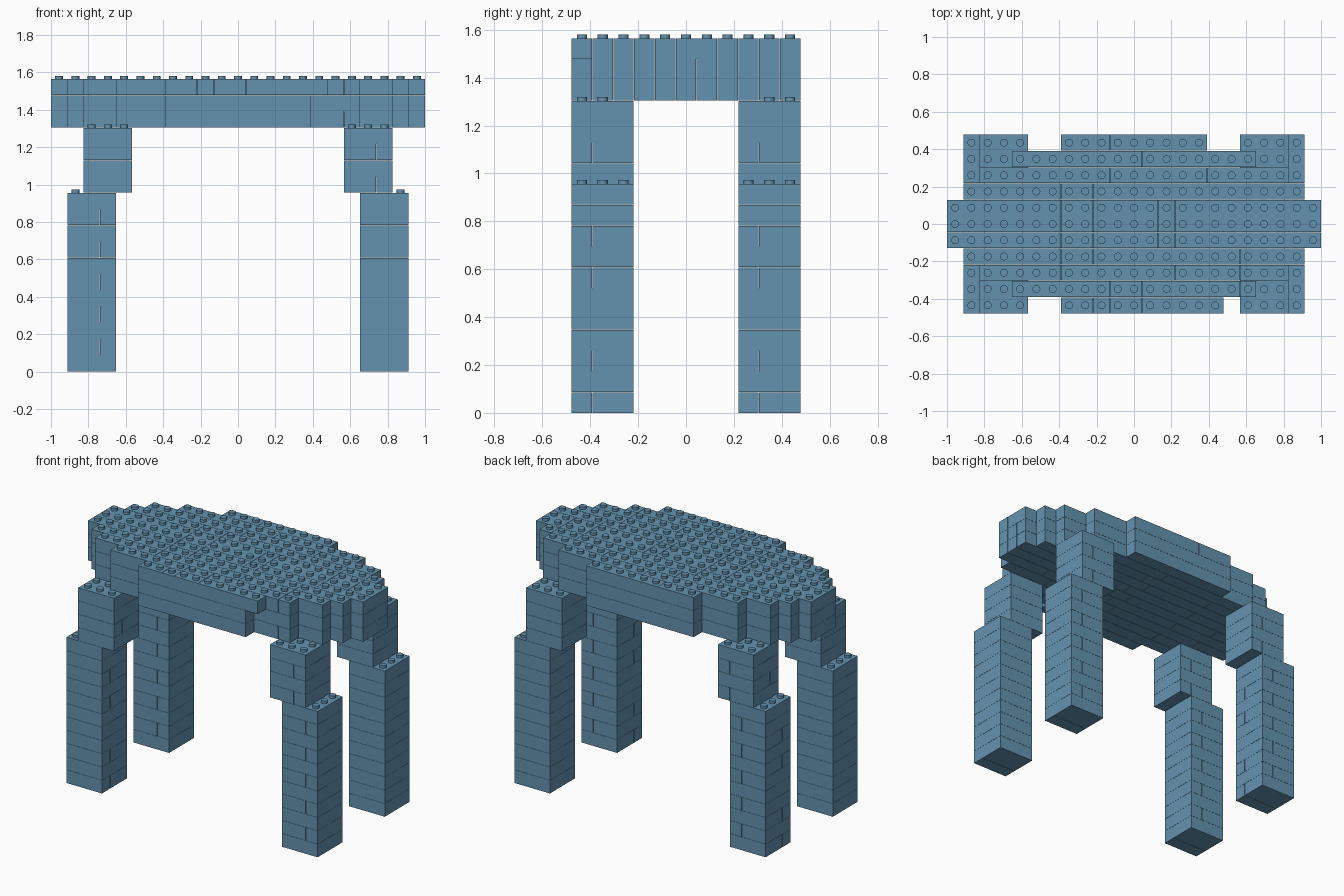
import bpy, bmesh, math
from mathutils import Matrix, Vector

if "Cube" in bpy.data.objects:
    bpy.data.objects.remove(bpy.data.objects["Cube"])

P = 2 / 23            # stud pitch, also the brick height
X0, Y0 = -1.0, -5.5 * P
GAP = 0.001

blue = bpy.data.materials.new("sand blue")
blue.diffuse_color = (0.127, 0.291, 0.430, 1)
blue.use_nodes = True
blue.node_tree.nodes["Principled BSDF"].inputs["Base Color"].default_value = blue.diffuse_color


def add_brick(bm, c, r, w, d, layer, h=1):
    """Brick covering columns c..c+w and rows r..r+d with a hairline joint."""
    lo = Vector((X0 + c * P, Y0 + r * P, layer * P))
    size = Vector((w, d, h)) * P
    scale = size - Vector((2 * GAP, 2 * GAP, GAP))
    mid = lo + size / 2 - Vector((0, 0, GAP / 2))
    bmesh.ops.create_cube(bm, size=1, matrix=Matrix.Translation(mid) @ Matrix.Diagonal((*scale, 1)))


def add_stud(bm, c, r, layer):
    pos = Vector((X0 + (c + .5) * P, Y0 + (r + .5) * P, layer * P + 0.007))
    bmesh.ops.create_cone(bm, cap_ends=True, segments=16, radius1=0.021, radius2=0.021,
                          depth=0.018, matrix=Matrix.Translation(pos))


def finish(bm, name, smooth=False):
    me = bpy.data.meshes.new(name)
    bm.to_mesh(me)
    bm.free()
    me.materials.append(blue)
    ob = bpy.data.objects.new(name, me)
    bpy.context.collection.objects.link(ob)
    if smooth:
        bpy.context.view_layer.objects.active = ob
        ob.select_set(True)
        bpy.ops.object.shade_smooth_by_angle(angle=math.radians(40))
        ob.select_set(False)


# Top outline: row -> (first column, end column)
def span(r, layer):
    k = min(r, 10 - r)
    a, b = [(7, 16), (4, 19), (2, 21), (1, 22), (0, 23), (0, 23)][k]
    return (a, b + 1) if r == 0 and layer == 17 else (a, b)


# Legs: lower column, and an upper column stepped inward by one stud
for end, c_low, c_up in (("left", 1, 2), ("right", 19, 18)):
    for side, r0 in (("front", 0), ("back", 8)):
        for part, c, layers in (("lower", c_low, range(11)), ("upper", c_up, range(11, 15))):
            bm = bmesh.new()
            for k in layers:
                if k % 2:          # joint across the width
                    add_brick(bm, c, r0, 2, 3, k)
                    add_brick(bm, c + 2, r0, 1, 3, k)
                elif k in (4, 10, 14):
                    add_brick(bm, c, r0, 3, 3, k)
                else:              # joint across the depth
                    add_brick(bm, c, r0, 3, 1, k)
                    add_brick(bm, c, r0 + 1, 3, 2, k)
            finish(bm, f"{side}_{end}_{part}_leg")

        # Studs left exposed on the steps
        bm = bmesh.new()
        for r in range(r0, r0 + 3):
            add_stud(bm, 1 if end == "left" else 21, r, 11)
            a, b = span(r, 15)
            for c in range(c_up, c_up + 3):
                if not a <= c < b:
                    add_stud(bm, c, r, 15)
        finish(bm, f"{side}_{end}_leg_studs", True)

# Table top: three staggered layers of long bricks
cuts = {15: [(7, 13, 19), (4, 12, 18)], 16: [(5, 10, 17), (8, 15, 20)]}
top_cuts = [(9, 10, 12), (10, 12, 18), (7, 14, 18), (7, 9, 18), (7, 9, 13, 14, 19),
            (7, 9, 13, 14, 19, 21), (7, 9, 13, 14, 19, 21), (7, 9, 19, 21),
            (10, 16), (12,), (10,)]
for layer, name in ((15, "top_bottom_layer"), (16, "top_middle_layer"), (17, "top_upper_layer")):
    bm = bmesh.new()
    for r in range(11):
        a, b = span(r, layer)
        row_cuts = top_cuts[r] if layer == 17 else cuts[layer][r % 2]
        if layer < 17 and r in (0, 10):
            row_cuts = ()
        edges = [a] + [c for c in row_cuts if a < c < b] + [b]
        for c, e in zip(edges, edges[1:]):
            # rows 5 and 6 share double-width bricks on the upper layer
            if layer == 17 and r == 6:
                continue
            add_brick(bm, c, r, e - c, 2 if layer == 17 and r == 5 else 1, layer)
    finish(bm, name)

# Studs over the whole top
bm = bmesh.new()
for r in range(11):
    for c in range(*span(r, 17)):
        add_stud(bm, c, r, 18)
finish(bm, "top_studs", True)
